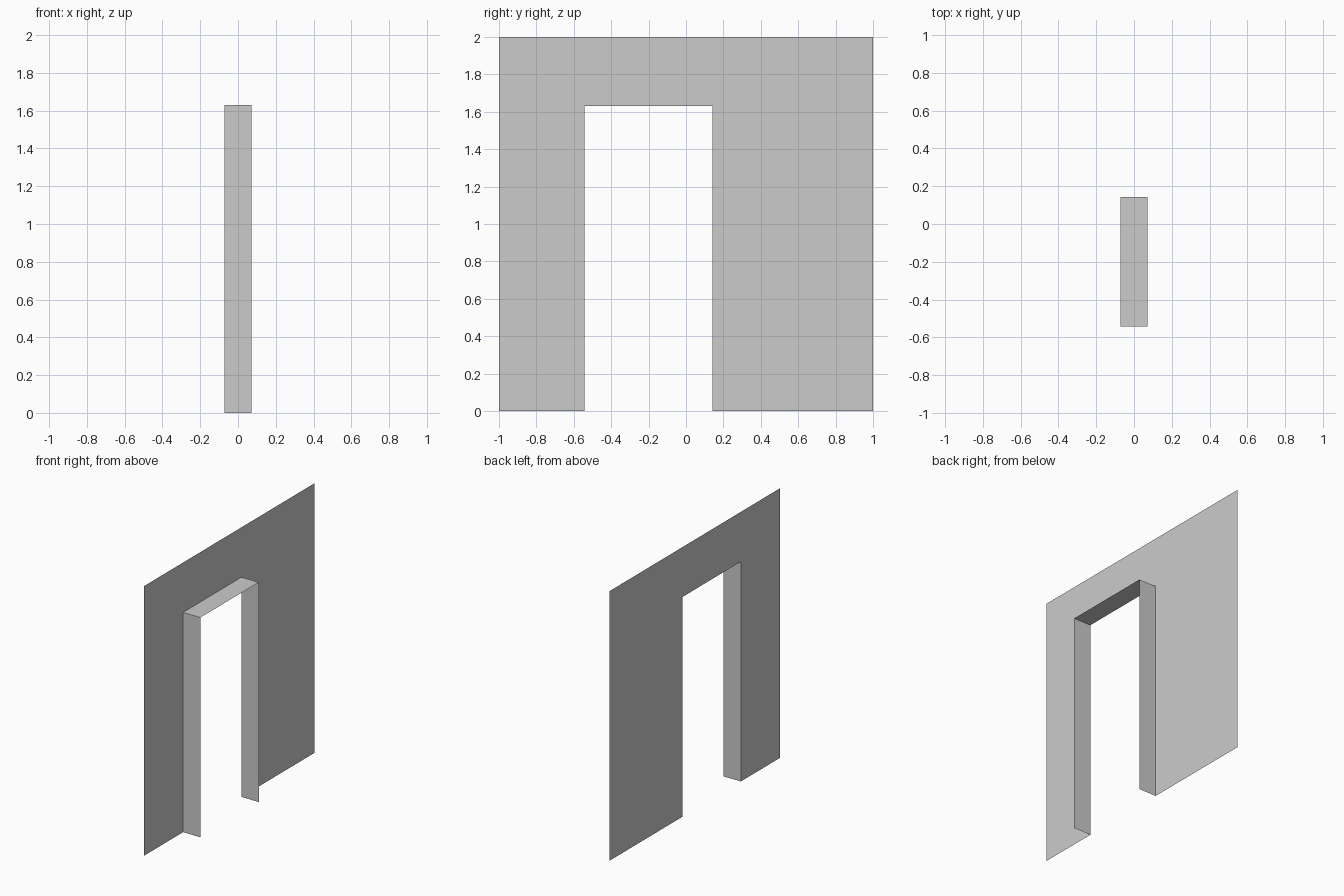
import bpy
import bmesh

cube = bpy.data.objects.get("Cube")
if cube:
    bpy.data.objects.remove(cube, do_unlink=True)

# Main dimensions
HALF_DEPTH = 0.071
WALL_HALF, WALL_TOP = 1.0, 2.0
DOOR_FRONT, DOOR_BACK, DOOR_TOP = -0.542, 0.142, 1.63

plaster = bpy.data.materials.new("grey plaster")
plaster.use_nodes = True
plaster.diffuse_color = (0.6, 0.6, 0.6, 1)
plaster.node_tree.nodes["Principled BSDF"].inputs["Base Color"].default_value = (0.6, 0.6, 0.6, 1)


def arch(x, front, back, top):
    """Upside-down U outline at a given x."""
    return [(x, front, 0), (x, front, top), (x, back, top), (x, back, 0)]


def strip(name, first, second):
    """Three quads bridging two arch outlines."""
    bm = bmesh.new()
    a = [bm.verts.new(p) for p in first]
    b = [bm.verts.new(p) for p in second]
    for i in range(len(a) - 1):
        bm.faces.new((a[i], a[i + 1], b[i + 1], b[i]))
    mesh = bpy.data.meshes.new(name)
    bm.to_mesh(mesh)
    bm.free()
    mesh.materials.append(plaster)
    bpy.context.collection.objects.link(bpy.data.objects.new(name, mesh))


opening = arch(-HALF_DEPTH, DOOR_FRONT, DOOR_BACK, DOOR_TOP)

# Single-sided wall sheet around the doorway
strip("wall_sheet", opening, arch(-HALF_DEPTH, -WALL_HALF, WALL_HALF, WALL_TOP))

# Door lining: two jambs and a head
strip("door_lining", arch(HALF_DEPTH, DOOR_FRONT, DOOR_BACK, DOOR_TOP), opening)
